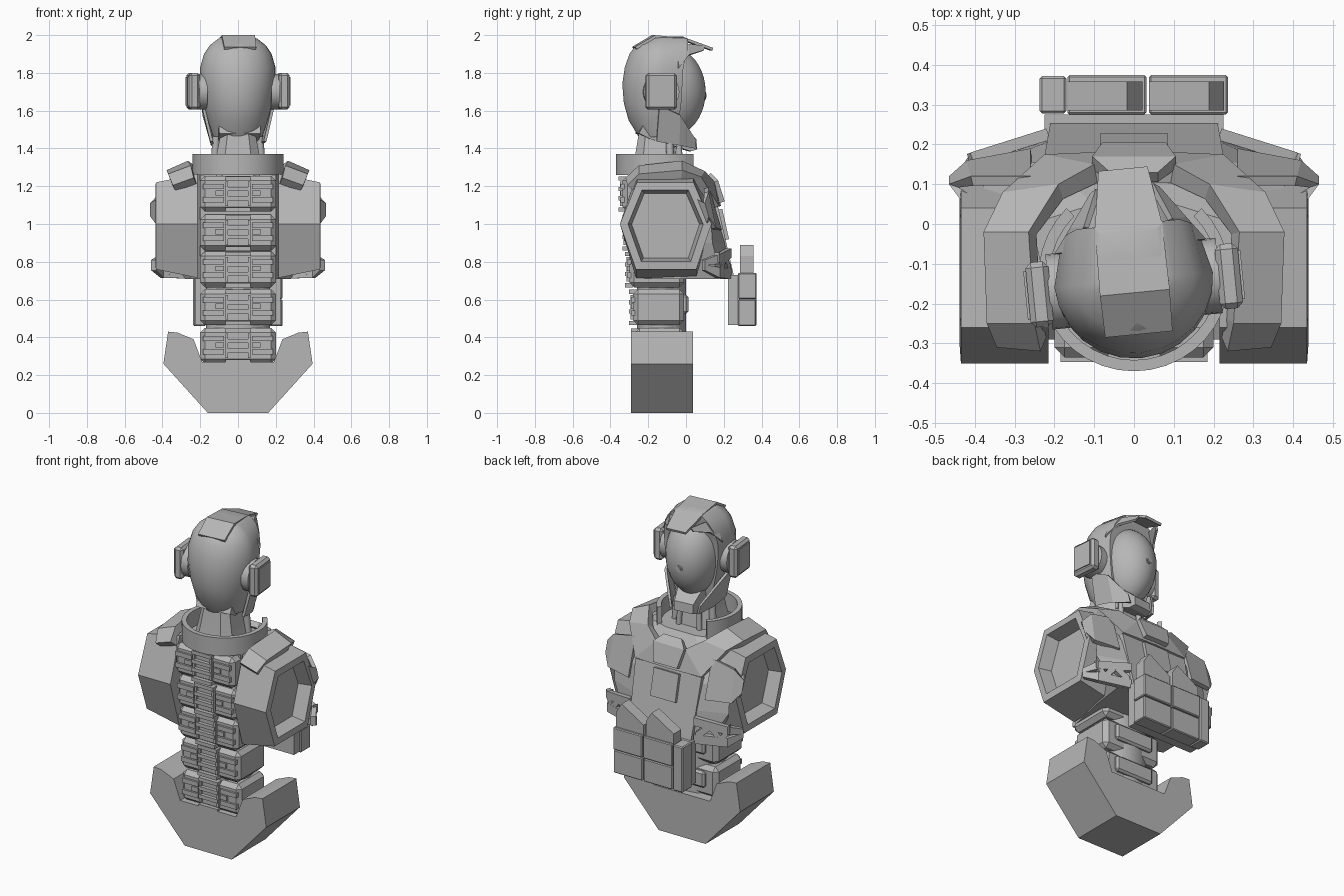
import bpy, bmesh, math
from mathutils import Matrix, Vector

if "Cube" in bpy.data.objects:
    bpy.data.objects.remove(bpy.data.objects["Cube"])

GREY = (0.47, 0.47, 0.47, 1)
mat = bpy.data.materials.new("plain_grey")
mat.use_nodes = True
mat.diffuse_color = GREY
mat.node_tree.nodes["Principled BSDF"].inputs["Base Color"].default_value = GREY

# Head turns slightly about its own vertical axis
PIVOT = Vector((0, -0.15, 0))
TURN = Matrix.Translation(PIVOT) @ Matrix.Rotation(math.radians(5.5), 4, 'Z') @ Matrix.Translation(-PIVOT)


def finish(name, bm, smooth=None, bevel=0, head=False):
    bmesh.ops.recalc_face_normals(bm, faces=bm.faces)
    if bevel:
        bmesh.ops.bevel(bm, geom=bm.edges[:], offset=bevel, segments=1, affect='EDGES')
    if head:
        bm.transform(TURN)
    me = bpy.data.meshes.new(name)
    bm.to_mesh(me)
    bm.free()
    me.materials.append(mat)
    ob = bpy.data.objects.new(name, me)
    bpy.context.collection.objects.link(ob)
    if smooth:
        bpy.ops.object.select_all(action='DESELECT')
        ob.select_set(True)
        bpy.context.view_layer.objects.active = ob
        bpy.ops.object.shade_smooth_by_angle(angle=math.radians(smooth))


def box(name, x, y, z, **kw):
    bm = bmesh.new()
    bmesh.ops.create_cube(bm, size=1)
    for v in bm.verts:
        v.co = [lo + (c + 0.5) * (hi - lo) for c, (lo, hi) in zip(v.co, (x, y, z))]
    finish(name, bm, **kw)


def loft(name, rings, **kw):
    """Skin equal-length closed rings, capped at both ends."""
    bm = bmesh.new()
    vs = [[bm.verts.new(p) for p in r] for r in rings]
    n = len(vs[0])
    for a, b in zip(vs, vs[1:]):
        for i in range(n):
            j = (i + 1) % n
            bm.faces.new((a[i], a[j], b[j], b[i]))
    bm.faces.new(vs[0])
    bm.faces.new(vs[-1])
    finish(name, bm, **kw)


def ribbon(name, pairs, thick, s=1, **kw):
    """Thick strip between two edge lines; s mirrors it in x."""
    pts = [(Vector(a), Vector(b)) for a, b in pairs]
    rings = []
    for i, (a, b) in enumerate(pts):
        p, q = pts[max(i - 1, 0)], pts[min(i + 1, len(pts) - 1)]
        n = (b - a).cross(q[0] + q[1] - p[0] - p[1]).normalized() * thick
        rings.append([(s * v.x, v.y, v.z) for v in (a, b, b + n, a + n)])
    loft(name, rings, **kw)


def rod(name, a, b, r, sides=12, **kw):
    a, b = Vector(a), Vector(b)
    bm = bmesh.new()
    bmesh.ops.create_cone(bm, cap_ends=True, segments=sides, radius1=r, radius2=r, depth=(b - a).length)
    bm.transform(Matrix.Translation((a + b) / 2) @ (b - a).to_track_quat('Z', 'Y').to_matrix().to_4x4())
    finish(name, bm, smooth=35, **kw)


# Pelvis base, with a wide notch in the top
half = [(0.16, 0), (0.395, 0.26), (0.37, 0.43), (0.32, 0.425), (0.235, 0.39), (0.19, 0.27)]
outline = half + [(-x, z) for x, z in reversed(half)]
loft("pelvis_base", [[(x, y, z) for x, z in outline] for y in (-0.29, 0.038)])

# Waist core
loft("waist_core", [[(0.17 * math.cos(t * math.pi / 8), -0.13 + 0.13 * math.sin(t * math.pi / 8), z)
                     for t in range(16)] for z in (0.26, 0.75)], smooth=35)

# Spine segments with ladder-like centres and slotted side pads
for i, (z, y) in enumerate([(0.26, -0.27), (0.465, -0.28), (0.665, -0.3), (0.86, -0.315), (1.065, -0.335)]):
    h = 0.19
    front = -0.01 if i < 3 else -0.15
    box("spine_segment", (-0.2, 0.2), (y, front), (z, z + h), bevel=0.025)
    for s in (-1, 1):
        box("spine_rail", sorted((s * 0.052, s * 0.066)), (y - 0.015, y + 0.02), (z + 0.03, z + h - 0.03))
        for k in (0.05, 0.085, 0.12):
            box("spine_pad", sorted((s * 0.075, s * (0.12 if k == 0.085 else 0.185))),
                (y - 0.012, y + 0.02), (z + k, z + k + 0.028))
    for k in (0.0, 0.06, 0.11, 0.165):
        box("spine_rung", (-0.065, 0.065), (y - 0.022, y + 0.02), (z + k, z + k + 0.022))
    if i < 2:
        box("belly_plate", (-0.13, 0.13), (-0.03, 0.012), (z + 0.06, z + 0.16), bevel=0.012)

# Chest core: height, front y, front half width, side x, side y
rings = []
for z, f, hw, sx, sy in [(0.71, 0.235, 0.2, 0.28, 0.19), (0.9, 0.205, 0.22, 0.39, 0.14),
                         (1.05, 0.16, 0.22, 0.39, 0.13), (1.2, 0.1, 0.16, 0.36, 0.04),
                         (1.27, 0.05, 0.1, 0.26, 0.0)]:
    h = [(hw, f), (sx, sy), (0.25, -0.03), (0.2, -0.26)]
    rings.append([(x, y, z) for x, y in h + [(-x, y) for x, y in reversed(h)]])
loft("chest_core", rings)

# Front chest plate, square panel and collar tab
ribbon("chest_plate", [((-0.225, 0.17, 1.09), (0.225, 0.17, 1.09)),
                       ((-0.21, 0.255, 0.72), (0.21, 0.255, 0.72))], -0.03)
ribbon("chest_panel", [((-0.085, 0.192, 1.08), (0.085, 0.192, 1.08)),
                       ((-0.085, 0.228, 0.92), (0.085, 0.228, 0.92))], -0.022)
ribbon("collar_tab", [((-0.06, 0.13, 1.27), (0.06, 0.13, 1.27)), ((-0.105, 0.17, 1.23), (0.105, 0.17, 1.23)),
                      ((-0.08, 0.205, 1.12), (0.08, 0.205, 1.12))], -0.035)

# Shoulder blocks with a sunken hexagon, straps and side wings
HEX = [(-0.35, 1.0), (-0.26, 1.22), (0.04, 1.22), (0.135, 1.0), (0.055, 0.76), (-0.265, 0.76)]
CY, CZ = -0.11, 0.995


def hexagon(x, k, grow=0):
    return [(x, CY + (y - CY) * k, CZ + (z - CZ) * k + math.copysign(grow, z - CZ) * (abs(z - CZ) > 0.1))
            for y, z in HEX]


for s in (-1, 1):
    loft("shoulder_block", [hexagon(s * 0.215, 1, 0.045), hexagon(s * 0.435, 1), hexagon(s * 0.438, 0.82),
                            hexagon(s * 0.36, 0.74)])
    ribbon("shoulder_strap", [((0.235, -0.32, 1.245), (0.345, -0.31, 1.205)),
                              ((0.25, -0.25, 1.31), (0.37, -0.25, 1.265)),
                              ((0.265, -0.02, 1.335), (0.378, -0.02, 1.285)),
                              ((0.19, 0.1, 1.28), (0.33, 0.08, 1.25)),
                              ((0.1, 0.15, 1.225), (0.225, 0.175, 1.095)),
                              ((0, 0.155, 1.225), (0, 0.185, 1.095))], -0.05, s)
    ribbon("upper_wing", [((0.26, 0.12, 1.2), (0.26, 0.19, 0.97)), ((0.41, 0.12, 1.17), (0.42, 0.16, 0.98)),
                          ((0.465, 0.1, 1.11), (0.465, 0.12, 1.04)),
                          ((0.435, 0.06, 1.13), (0.435, 0.11, 1.0))], 0.025, s)
    corners = (0.22, 0.24), (0.41, 0.18), (0.46, 0.1)
    for name, zs in (("wing_top_rail", ((0.87, 0.82), (0.84, 0.79), (0.81, 0.78))),
                     ("wing_low_rail", ((0.765, 0.71), (0.77, 0.715), (0.785, 0.755)))):
        ribbon(name, [((*p, t), (*p, l)) for p, (t, l) in zip(corners, zs)], 0.03, s)
    for x0, x1, up in ((0.23, 0.31, 1), (0.31, 0.37, -1), (0.37, 0.42, 1)):
        y0, y1 = [0.24 - (x - 0.22) * 0.32 for x in (x0, x1)]
        z0, z1 = 0.79 - up * 0.035, 0.79 + up * 0.035
        ribbon("wing_strut", [((x0, y0, z0 + 0.025), (x0, y0, z0 - 0.025)),
                              ((x1, y1, z1 + 0.025), (x1, y1, z1 - 0.025))], 0.03, s)

# Pouches on a hanging belt plate
box("belt_plate", (-0.225, 0.225), (0.222, 0.275), (0.465, 0.73))
box("narrow_pouch", (-0.237, -0.17), (0.278, 0.372), (0.46, 0.74), bevel=0.006)
for x in (-0.167, 0.038):
    box("pouch_lower", (x, x + 0.198), (0.275, 0.37), (0.46, 0.6), bevel=0.005)
    box("pouch_flap", (x, x + 0.198), (0.275, 0.374), (0.604, 0.74), bevel=0.005)
    top = [(x, 0.72), (x, 0.8), (x + 0.15, 0.89), (x + 0.188, 0.83), (x + 0.188, 0.72)]
    loft("pouch_upper", [[(px, y, pz) for px, pz in top] for y in (0.285, 0.358)])

# Collar ring, open at the front
arc = []
for i in range(29):
    t = math.radians(135 + 270 * i / 28)
    c, d = math.cos(t), math.sin(t)
    arc.append([(r * c, -0.13 + r * d, z) for r, z in ((0.24, 1.26), (0.24, 1.37), (0.212, 1.37), (0.212, 1.26))])
loft("collar_ring", arc, smooth=35)

# Neck and its rods
loft("neck", [[(w * x, -0.16 + d * y, z) for x, y in
               ((-1, -0.6), (-0.6, -1), (0.6, -1), (1, -0.6), (1, 0.6), (0.6, 1), (-0.6, 1), (-1, 0.6))]
              for z, w, d in ((1.25, 0.14, 0.13), (1.36, 0.115, 0.11), (1.54, 0.08, 0.08))])
for s in (-1, 1):
    rod("neck_rod", (s * 0.13, -0.08, 1.26), (s * 0.11, -0.09, 1.52), 0.02)
    rod("throat_rod", (s * 0.07, -0.03, 1.26), (s * 0.06, -0.04, 1.48), 0.016)

# Helmet shell: height, half width, back y, front y
rings = []
for z, w, yb, yf in [(1.46, 0.13, -0.25, -0.06), (1.55, 0.16, -0.305, -0.05), (1.64, 0.185, -0.33, -0.04),
                     (1.74, 0.2, -0.338, -0.035), (1.83, 0.2, -0.325, -0.03), (1.9, 0.18, -0.3, -0.01),
                     (1.945, 0.15, -0.268, 0.0), (1.98, 0.105, -0.2, 0.0), (1.992, 0.08, -0.165, -0.02)]:
    yc = -0.14
    back = [(w * math.cos(t * math.pi / 12), yc + (yb - yc) * math.sin(t * math.pi / 12)) for t in range(13)]
    rings.append([(x, y, z) for x, y in [(w * 0.86, yf)] + back + [(-w * 0.86, yf)]])
loft("helmet_shell", rings, smooth=32, head=True)

# Crest strip running over the helmet to the brim
crest = [(-0.27, 1.925, 0.085), (-0.17, 1.985, 0.088), (-0.01, 1.97, 0.085), (0.135, 1.918, 0.062)]
ribbon("helmet_crest", [((-w, y, z), (w, y, z)) for y, z, w in crest], 0.015, head=True)
for s in (-1, 1):
    ribbon("brow_edge", [((0.06, 0.09, 1.94), (0.075, 0.08, 1.915)), ((0.1, 0.0, 1.945), (0.135, 0.0, 1.89)),
                         ((0.145, -0.06, 1.9), (0.178, -0.06, 1.82))], -0.015, s, head=True)

# Smooth face visor with a small lens
bm = bmesh.new()
bmesh.ops.create_uvsphere(bm, u_segments=32, v_segments=20, radius=1)
for v in bm.verts:
    v.co = (v.co.x * (0.16 + 0.012 * v.co.z), -0.08 + 0.185 * v.co.y, 1.7 + 0.235 * v.co.z)
finish("face_visor", bm, smooth=60, head=True)
rod("lens_rim", (0, 0.09, 1.68), (0, 0.106, 1.68), 0.02, head=True)
rod("lens", (0, 0.1, 1.68), (0, 0.109, 1.68), 0.011, head=True)

# Jaw guard tapering to the chin
jaw = [(-0.26, 1.48, 0.11), (-0.2, 1.45, 0.11), (0.02, 1.385, 0.07), (0.055, 1.395, 0.06),
       (0.05, 1.45, 0.06), (-0.04, 1.53, 0.08), (-0.22, 1.56, 0.11)]
loft("jaw_guard", [[(s * w, y, z) for y, z, w in jaw] for s in (-1, 1)], head=True)

# Cheek plates and ear blocks
for s in (-1, 1):
    ribbon("cheek_plate", [((0.18, -0.16, 1.63), (0.135, -0.17, 1.44)), ((0.165, -0.05, 1.58), (0.12, -0.05, 1.42)),
                           ((0.09, 0.035, 1.45), (0.08, 0.04, 1.4))], 0.015, s, head=True)
    rod("ear_disc", (s * 0.17, -0.15, 1.7), (s * 0.215, -0.15, 1.7), 0.095, 24, head=True)
    box("ear_block", sorted((s * 0.21, s * 0.268)), (-0.236, -0.072), (1.605, 1.8), bevel=0.014, head=True)
    box("ear_cover", sorted((s * 0.26, s * 0.274)), (-0.215, -0.092), (1.628, 1.778), head=True)
